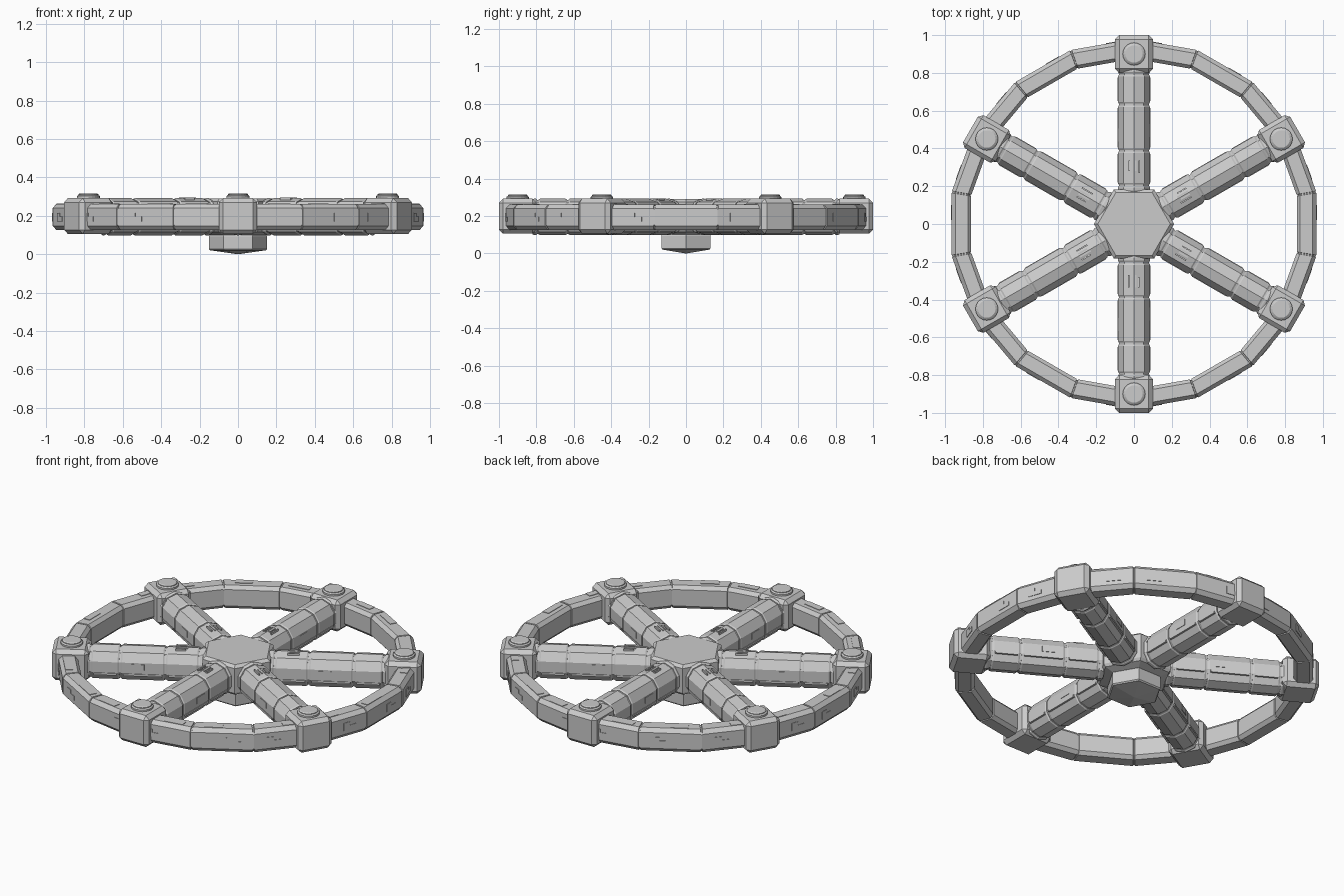
import bpy, bmesh, math, random
from mathutils import Matrix, Vector

if "Cube" in bpy.data.objects:
    bpy.data.objects.remove(bpy.data.objects["Cube"])

random.seed(4)
ZC = 0.195  # height of the wheel's mid plane


def finish(bm, name):
    bmesh.ops.recalc_face_normals(bm, faces=bm.faces)
    me = bpy.data.meshes.new(name)
    bm.to_mesh(me)
    bm.free()
    ob = bpy.data.objects.new(name, me)
    bpy.context.collection.objects.link(ob)
    return ob


def loft(bm, sections):
    rows = [[bm.verts.new(p) for p in s] for s in sections]
    n = len(rows[0])
    for a, b in zip(rows, rows[1:]):
        for i in range(n):
            j = (i + 1) % n
            bm.faces.new((a[i], a[j], b[j], b[i]))
    bm.faces.new(rows[0][::-1])
    bm.faces.new(rows[-1])


def polygon(r, z, n=6):
    return [(r * math.cos(math.tau * i / n), r * math.sin(math.tau * i / n), z) for i in range(n)]


def box(bm, lo, hi, angle=0.0, bevel=0.0):
    lo, hi = Vector(lo), Vector(hi)
    m = Matrix.Rotation(angle, 4, 'Z') @ Matrix.Translation((lo + hi) / 2) @ Matrix.Diagonal((hi - lo).to_4d())
    m[3][3] = 1.0
    vs = bmesh.ops.create_cube(bm, size=1, matrix=m)['verts']
    if bevel:
        es = list({e for v in vs for e in v.link_edges})
        bmesh.ops.bevel(bm, geom=es, offset=bevel, segments=1, affect='EDGES')


# Central hub: wide hexagonal body, lower hexagonal block, shallow pointed base
bm = bmesh.new()
loft(bm, [polygon(r, z) for r, z in
          ((0.15, 0.10), (0.20, 0.115), (0.212, 0.13), (0.212, 0.275), (0.192, 0.29))])
finish(bm, "hub_body")
bm = bmesh.new()
loft(bm, [polygon(r, z) for r, z in
          ((0.004, 0.0), (0.145, 0.02), (0.152, 0.027), (0.152, 0.092), (0.14, 0.12))])
finish(bm, "hub_base")

# Spokes: faceted tube sections separated by narrow grooves
half = [(0, 0.098), (0.055, 0.08), (0.085, 0.032), (0.085, -0.032), (0.055, -0.08), (0, -0.098)]
tube = half + [(-y, z) for y, z in half[-2:0:-1]]


def tube_at(r, s, rot):
    return [rot @ Vector((r, y * s, ZC + z * s)) for y, z in tube]


for k in range(6):
    ang = math.radians(30 + 60 * k)
    rot = Matrix.Rotation(ang, 3, 'Z')
    bm = bmesh.new()
    stations = []
    for a, b in ((0.17, 0.20), (0.208, 0.383), (0.392, 0.628), (0.637, 0.788), (0.796, 0.82)):
        stations += [(a, 0.92), (a, 0.95), (a + 0.008, 1.0), (b - 0.008, 1.0), (b, 0.95), (b, 0.92)]
    loft(bm, [tube_at(r, s, rot) for r, s in stations])
    finish(bm, f"spoke_{k + 1}")

    # Thin rails, vents and access plates on the spoke
    bm = bmesh.new()
    for s in (-1, 1):
        for a, b in ((0.22, 0.37), (0.405, 0.615), (0.65, 0.775)):
            y0, y1 = sorted((s * 0.07, s * 0.088))
            box(bm, (a, y0, 0.15), (b, y1, 0.162), ang)
        p = random.uniform(0.42, 0.52)
        y0, y1 = sorted((s * 0.07, s * 0.088))
        box(bm, (p, y0, 0.185), (p + 0.07, y1, 0.22), ang)
    for i in range(4):
        y = -0.032 + i * 0.018
        box(bm, (0.27 + 0.01 * (i % 2), y, 0.26), (0.335, y + 0.008, 0.294), ang)
    finish(bm, f"spoke_trim_{k + 1}")

    # Rim node: chamfered block with a round cap
    bm = bmesh.new()
    box(bm, (0.8, -0.1, 0.105), (1.0, 0.1, 0.292), ang, 0.022)
    finish(bm, f"rim_node_{k + 1}")
    bm = bmesh.new()
    c = rot @ Vector((0.9, 0, 0))
    loft(bm, [[Vector(p) + c for p in polygon(r, z, 20)] for r, z in
              ((0.06, 0.28), (0.06, 0.302), (0.052, 0.308), (0.052, 0.312), (0.046, 0.316))])
    cap = finish(bm, f"node_cap_{k + 1}")

# Rim: eighteen straight mitred sections with chamfered profile
rim = [(0.875, 0.145), (0.893, 0.125), (0.96, 0.125), (0.98, 0.147),
       (0.98, 0.24), (0.96, 0.262), (0.893, 0.262), (0.875, 0.242)]


def rim_section(mid, t, s):
    # cross-section at fraction t along the straight section centred on mid
    out = []
    for r, z in rim:
        r, z = 0.927 + (r - 0.927) * s, 0.193 + (z - 0.193) * s
        ap = r * math.cos(math.radians(10))
        out.append(Matrix.Rotation(mid, 3, 'Z') @ Vector((ap, r * math.sin(math.radians(10)) * t, z)))
    return out


for k in range(18):
    mid = math.radians(20 * k)
    bm = bmesh.new()
    loft(bm, [rim_section(mid, t, s) for t, s in
              ((-1, 0.92), (-0.98, 0.92), (-0.97, 1), (0.97, 1), (0.98, 0.92), (1, 0.92))])
    finish(bm, f"rim_section_{k + 1}")

    # Raised panels on the top and outer face of the rim section
    bm = bmesh.new()
    s = random.choice((-1, 1))
    L = random.uniform(0.09, 0.14)
    y0, y1 = sorted((0, s * L))
    box(bm, (0.905, y0, 0.24), (0.945, y1, 0.265), mid)
    y0, y1 = sorted((-s * 0.02, -s * 0.10))
    box(bm, (0.94, y0, 0.17), (0.968, y1, 0.195), mid)
    box(bm, (0.94, y0, 0.17), (0.968, (y0 + y1) / 2, 0.215), mid)
    finish(bm, f"rim_panel_{k + 1}")
